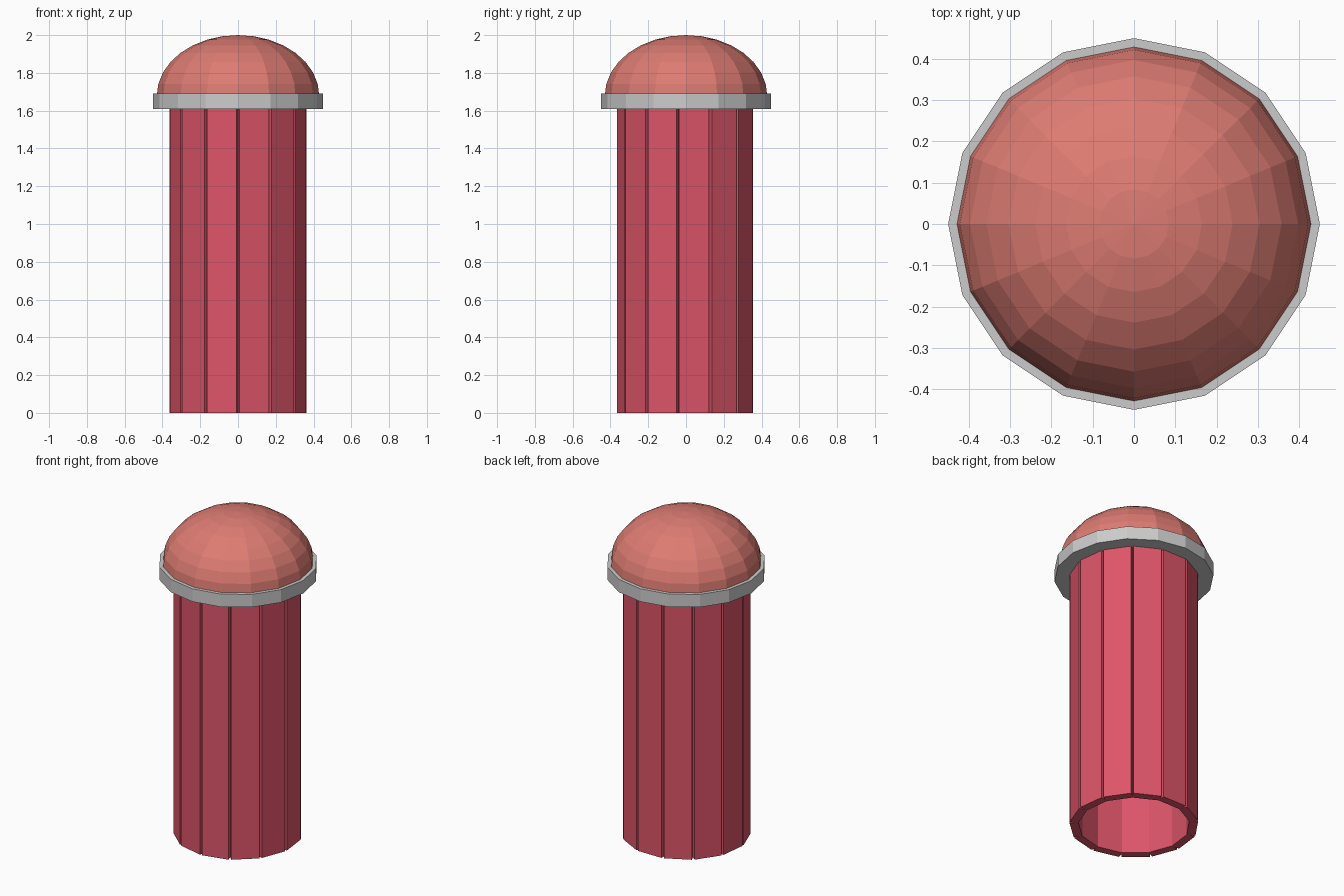
import bpy, bmesh
from math import pi, cos, sin
from mathutils import Matrix

if "Cube" in bpy.data.objects:
    bpy.data.objects.remove(bpy.data.objects["Cube"])


def material(name, rgb):
    m = bpy.data.materials.new(name)
    m.diffuse_color = (*rgb, 1)
    m.use_nodes = True
    m.node_tree.nodes["Principled BSDF"].inputs["Base Color"].default_value = m.diffuse_color
    return m


def add_object(name, bm, mat=None):
    bmesh.ops.recalc_face_normals(bm, faces=bm.faces[:])
    me = bpy.data.meshes.new(name)
    bm.to_mesh(me)
    bm.free()
    ob = bpy.data.objects.new(name, me)
    bpy.context.collection.objects.link(ob)
    if mat:
        me.materials.append(mat)
    return ob


red = material("red", (0.72, 0.09, 0.14))
coral = material("coral", (0.72, 0.20, 0.17))

# Hollow body: 13 flat staves in a circle, grooves between them, one groove at the front
STAVES, APOTHEM, WALL, WIDTH, TOP = 13, 0.356, 0.05, 0.16, 1.65
bm = bmesh.new()
for i in range(STAVES):
    a = -pi / 2 + (i + 0.5) * 2 * pi / STAVES
    place = (Matrix.Rotation(a, 4, 'Z')
             @ Matrix.Translation((APOTHEM - WALL / 2, 0, TOP / 2))
             @ Matrix.Diagonal((WALL, WIDTH, TOP, 1)))
    bmesh.ops.create_cube(bm, size=1, matrix=place)
add_object("body_staves", bm, red)

# Collar: 16-sided disc under the dome
bm = bmesh.new()
bmesh.ops.create_cone(bm, cap_ends=True, segments=16, radius1=0.45, radius2=0.45,
                      depth=0.08, matrix=Matrix.Translation((0, 0, 1.65)))
# Turn so that a corner lies on each axis
first = max(bm.verts, key=lambda v: v.co.x)
if abs(first.co.y) > 0.01:
    bmesh.ops.rotate(bm, verts=bm.verts[:], matrix=Matrix.Rotation(pi / 16, 3, 'Z'))
add_object("collar", bm)

# Dome: quarter-ellipse profile spun in 16 steps
RADIUS, BASE, RINGS = 0.43, 1.68, 8
bm = bmesh.new()
pts = [(RADIUS * cos(k * pi / 2 / RINGS), 0, BASE + (2 - BASE) * sin(k * pi / 2 / RINGS))
       for k in range(RINGS + 1)]
vs = [bm.verts.new(p) for p in pts]
edges = [bm.edges.new(pair) for pair in zip(vs, vs[1:])]
bmesh.ops.spin(bm, geom=vs + edges, cent=(0, 0, 0), axis=(0, 0, 1),
               angle=2 * pi, steps=16)
bmesh.ops.remove_doubles(bm, verts=bm.verts[:], dist=0.001)
add_object("dome", bm, coral)
